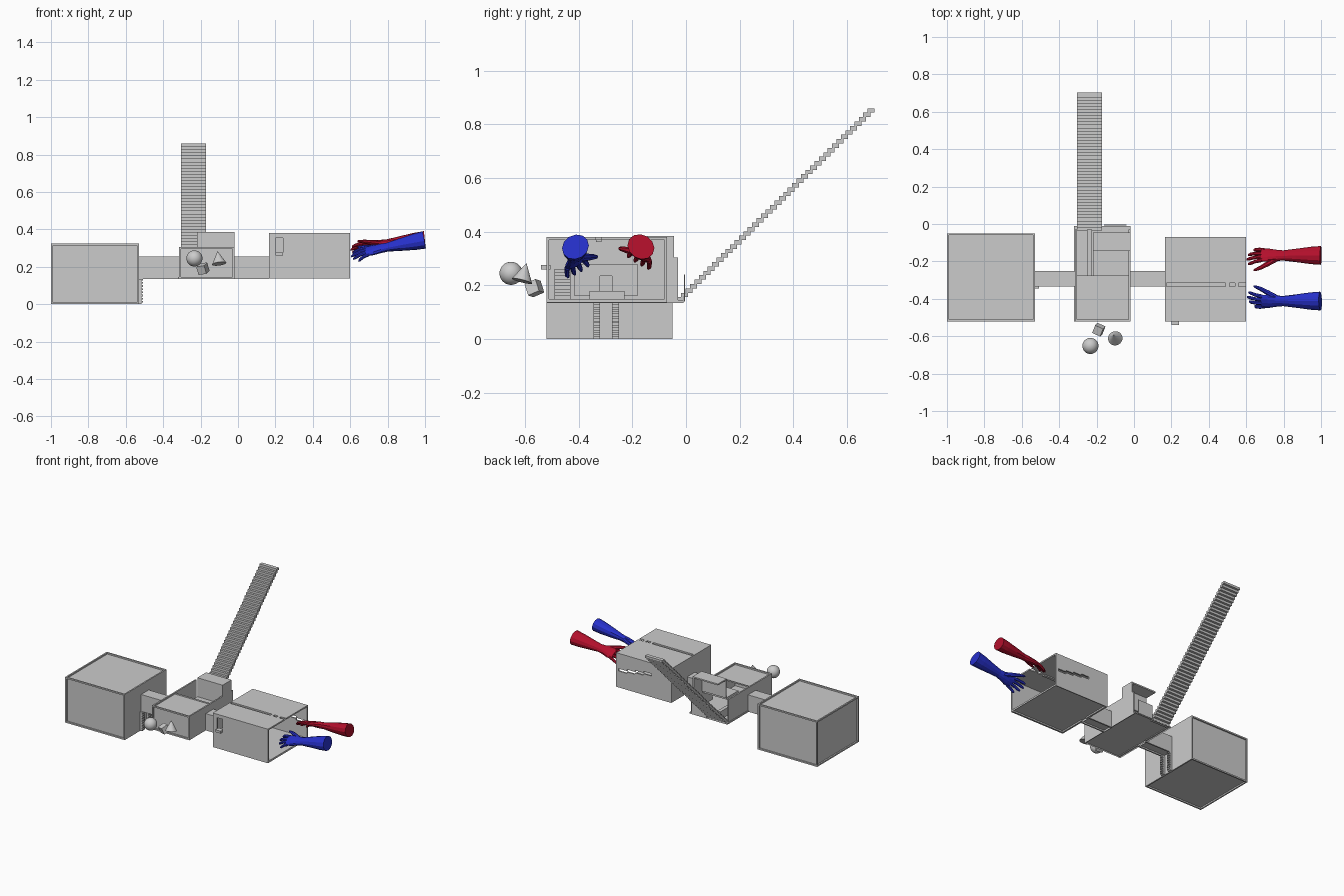
import bpy, bmesh
from math import radians, sin, cos, pi
from mathutils import Vector, Matrix, Euler

if "Cube" in bpy.data.objects:
    bpy.data.objects.remove(bpy.data.objects["Cube"])

T = 0.01  # wall thickness


def finish(bm, name, color=None):
    me = bpy.data.meshes.new(name)
    bm.to_mesh(me)
    bm.free()
    ob = bpy.data.objects.new(name, me)
    bpy.context.collection.objects.link(ob)
    if color:
        mat = bpy.data.materials.new(name + "_colour")
        mat.diffuse_color = color
        mat.use_nodes = True
        mat.node_tree.nodes["Principled BSDF"].inputs["Base Color"].default_value = mat.diffuse_color
        me.materials.append(mat)
    return ob


def boxes(name, *parts):
    """Boxes (x0, x1, y0, y1, z0, z1, [open side]) joined in one object."""
    bm = bmesh.new()
    for p in parts:
        size = Vector((p[1] - p[0], p[3] - p[2], p[5] - p[4]))
        mid = Vector((p[0] + p[1], p[2] + p[3], p[4] + p[5])) / 2
        vs = bmesh.ops.create_cube(bm, size=1, matrix=Matrix.Translation(mid) @ Matrix.Diagonal((*size, 1)))["verts"]
        if len(p) > 6:  # panels left open on the outside
            axis = "xyz".index(p[6][1])
            sign = 1 if p[6][0] == "+" else -1
            faces = {f for v in vs for f in v.link_faces}
            bm.normal_update()
            bmesh.ops.delete(bm, geom=[f for f in faces if f.normal[axis] * sign > 0.9], context="FACES_ONLY")
    return finish(bm, name)


# large left room: outward-open panels, doorway in the right wall
X0, X1, Y0, Y1, H = -1.0, -0.53, -0.52, -0.05, 0.325
boxes("left_room_shell",
      (X0, X1, Y0, Y0 + T, 0, H, "-y"), (X0, X1, Y1 - T, Y1, 0, H, "+y"),
      (X0, X0 + T, Y0, Y1, 0, H, "-x"),
      (X0, X1, Y0, Y1, 0, T, "-z"), (X0, X1, Y0, Y1, H - T, H, "+z"))
boxes("left_room_door_wall",
      (X1 - T, X1, Y0, -0.325, 0, H), (X1 - T, X1, -0.26, Y1, 0, H),
      (X1 - T, X1, -0.325, -0.26, 0, 0.14), (X1 - T, X1, -0.325, -0.26, 0.245, H))
for i, y in enumerate((-0.345, -0.275)):
    boxes(f"ladder_{i + 1}", *[(X1, X1 + (0.022 if k % 2 else 0.014), y, y + 0.025, k * 0.0085, (k + 1) * 0.0085)
                              for k in range(16)])

# corridors
for name, a, b in (("left_corridor", -0.53, -0.31), ("right_corridor", -0.025, 0.165)):
    boxes(name, (a, b, -0.335, -0.25, 0.135, 0.145, "-z"), (a, b, -0.335, -0.25, 0.245, 0.255),
          (a, b, -0.335, -0.325, 0.135, 0.255), (a, b, -0.26, -0.25, 0.135, 0.255))

# middle room
boxes("middle_floor", (-0.32, -0.02, -0.52, -0.01, 0.135, 0.145, "-z"))
boxes("middle_front_panels",
      (-0.31, -0.03, -0.52, -0.51, 0.145, 0.305, "-y"),
      (-0.31, -0.03, -0.52, -0.275, 0.295, 0.305, "+z"))
walls = []
for x in (-0.315, -0.03):
    walls += [(x, x + T, -0.52, -0.33, 0.14, 0.305), (x, x + T, -0.255, -0.03, 0.14, 0.305),
              (x, x + T, -0.33, -0.255, 0.245, 0.305)]
boxes("middle_side_walls", *walls)
boxes("middle_partition", (-0.25, -0.225, -0.275, -0.03, 0.145, 0.20))
boxes("middle_platform", (-0.22, -0.03, -0.275, -0.145, 0.235, 0.25))
boxes("upper_booth", (-0.22, -0.02, -0.145, -0.045, 0.375, 0.385),
      (-0.22, -0.02, -0.145, -0.135, 0.25, 0.385),
      (-0.03, -0.02, -0.145, -0.045, 0.14, 0.385))
boxes("rear_plate", (-0.16, -0.04, -0.008, -0.004, 0.14, 0.24))

# long staircase
N = 44
s = 0.72 / N
boxes("long_staircase", *[(-0.305, -0.17, -0.035 + i * s * 1.012, -0.035 + i * s * 1.012 + s * 1.6,
                           0.14 + i * s, 0.14 + (i + 1) * s) for i in range(N)])

# right room, open at the right end
a, b, f, r, z0, z1 = 0.165, 0.60, -0.52, -0.07, 0.14, 0.38
boxes("right_room_floor", (a, b, f, r, z0 - 0.003, z0 + T, "-z"))
boxes("right_room_roof", (a, b, f, -0.335, z1 - T, z1), (a, b, -0.315, r, z1 - T, z1),
      (a, 0.49, -0.335, -0.315, z1 - 0.018, z1 - T), (0.49, 0.51, -0.335, -0.315, z1 - T, z1),
      (0.54, 0.56, -0.335, -0.315, z1 - T, z1))
boxes("right_room_front_wall", (a, 0.20, f, f + T, z0, z1), (0.24, b, f, f + T, z0, z1),
      (0.20, 0.24, f, f + T, z0, 0.26), (0.20, 0.24, f, f + T, 0.355, z1))
boxes("window_sill", (0.20, 0.24, -0.54, -0.505, 0.26, 0.277))
rear = [(a, 0.32, r - T, r, z0, z1), (0.58, b, r - T, r, z0, z1)]
for i in range(4):  # stepped slot
    x, z = 0.32 + i * 0.065, 0.287 - i * 0.011
    rear += [(x, x + 0.065, r - T, r, z0, z), (x, x + 0.065, r - T, r, z + 0.017, z1)]
boxes("right_room_rear_wall", *rear)
boxes("right_room_door_wall", (a, a + T, f, -0.32, z0, z1), (a, a + T, -0.275, r, z0, z1),
      (a, a + T, -0.32, -0.275, 0.235, z1))
boxes("inner_panel", (a + T, a + 0.02, -0.415, -0.32, 0.16, 0.28), (a + T, a + 0.02, -0.275, -0.18, 0.16, 0.28),
      (a + T, a + 0.02, -0.32, -0.275, 0.235, 0.28))
boxes("door_step", (a + 0.02, a + 0.05, -0.36, -0.23, 0.15, 0.18))
boxes("window_steps", *[(0.38 - (i + 1) * 0.02, 0.38 - i * 0.02, -0.49, -0.43, 0.15, 0.162 + i * 0.0125)
                        for i in range(9)])

# loose ball, cone and block
bm = bmesh.new()
bmesh.ops.create_uvsphere(bm, u_segments=32, v_segments=16, radius=0.043,
                          matrix=Matrix.Translation((-0.233, -0.652, 0.245)))
for p in bm.faces:
    p.smooth = True
finish(bm, "ball")
bm = bmesh.new()
bmesh.ops.create_cone(bm, cap_ends=True, segments=32, radius1=0.039, radius2=0, depth=0.07,
                      matrix=Matrix.Translation((-0.105, -0.603, 0.25)) @ Euler((radians(-14), radians(-8), 0)).to_matrix().to_4x4())
finish(bm, "cone")
bm = bmesh.new()
bmesh.ops.create_cube(bm, size=0.047, matrix=Matrix.Translation((-0.188, -0.565, 0.19)) @ Euler((radians(22), radians(-8), radians(-25))).to_matrix().to_4x4())
finish(bm, "block")


def tube(bm, rings, sides=8):
    """Skin elliptical rings (x, y, z, half width, half height)."""
    loops = []
    for x, y, z, w, h in rings:
        loops.append([bm.verts.new((x, y + w * cos(2 * pi * k / sides), z + h * sin(2 * pi * k / sides)))
                      for k in range(sides)])
    for p, q in zip(loops, loops[1:]):
        for k in range(sides):
            bm.faces.new((p[k], p[(k + 1) % sides], q[(k + 1) % sides], q[k]))
    bm.faces.new(loops[0])
    bm.faces.new(loops[-1])


def hand(name, color, side, loc, roll, pitch, yaw):
    bm = bmesh.new()
    # forearm and palm
    tube(bm, [(0.213, 0, 0, 0.052, 0.045), (0.16, 0, 0, 0.048, 0.042), (0.08, 0, 0, 0.037, 0.032),
              (0.01, 0, 0, 0.029, 0.022), (-0.025, 0, 0, 0.033, 0.022), (-0.07, -0.002, 0, 0.041, 0.019),
              (-0.108, -0.002, 0, 0.040, 0.013)], 12)
    # fingers, index to little
    for i, n in enumerate((0.078, 0.088, 0.08, 0.062)):
        y, d = 0.029 - i * 0.021, (1.5 - i) * 0.008
        x = -0.1 + (0.008 if i == 3 else 0)
        tube(bm, [(x, y, 0, 0.011, 0.011), (x - n * 0.45, y + d * 0.5, -0.004, 0.010, 0.010),
                  (x - n * 0.85, y + d, -0.016, 0.009, 0.009), (x - n, y + d, -0.022, 0.005, 0.005)])
    # thumb
    tube(bm, [(-0.02, 0.015, -0.004, 0.018, 0.016), (-0.065, 0.042, -0.01, 0.018, 0.013),
              (-0.105, 0.066, -0.014, 0.014, 0.010), (-0.135, 0.080, -0.016, 0.009, 0.007),
              (-0.145, 0.083, -0.016, 0.004, 0.004)])
    bmesh.ops.scale(bm, vec=(1, side, 1), verts=bm.verts)
    bmesh.ops.recalc_face_normals(bm, faces=bm.faces)
    rot = Euler((radians(roll), radians(pitch), radians(yaw))).to_matrix().to_4x4()
    bm.transform(Matrix.Translation(loc) @ rot)
    finish(bm, name, color)


hand("blue_hand", (0.02, 0.03, 0.6, 1), 1, (0.787, -0.412, 0.303), 32, -11, 0)
hand("red_hand", (0.45, 0.005, 0.025, 1), -1, (0.787, -0.168, 0.322), -32, -6, 0)
